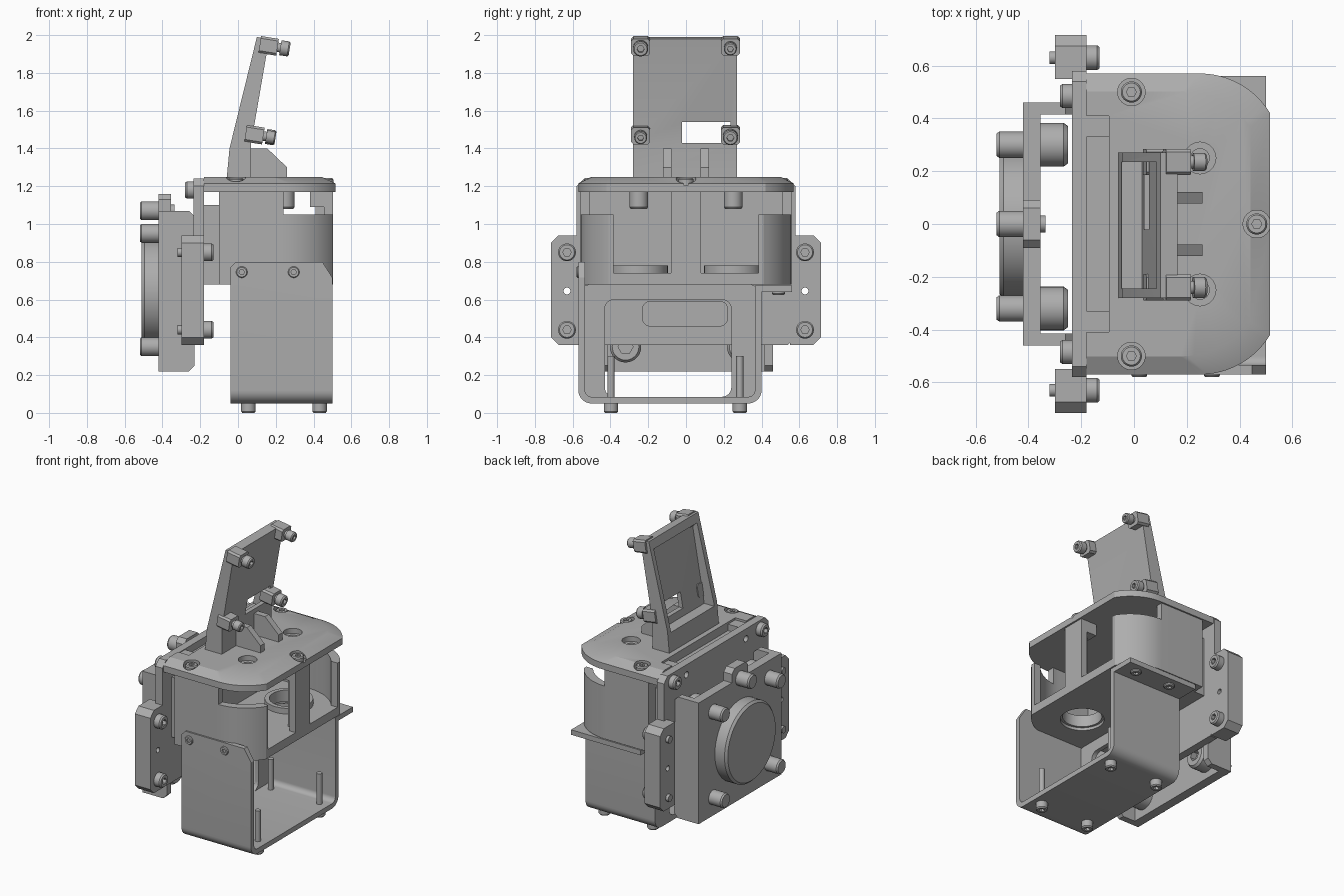
import bpy, bmesh, math
from mathutils import Vector, Matrix

if "Cube" in bpy.data.objects:
    bpy.data.objects.remove(bpy.data.objects["Cube"])

grey = bpy.data.materials.new("plain_grey")
grey.use_nodes = True
grey.diffuse_color = (0.42, 0.42, 0.42, 1)
grey.node_tree.nodes["Principled BSDF"].inputs["Base Color"].default_value = grey.diffuse_color

AX = {"x": lambda a, b, t: (t, a, b), "y": lambda a, b, t: (a, t, b), "z": lambda a, b, t: (a, b, t)}


def loft(name, layers, axis="z"):
    """Skin a stack of matching outlines placed along an axis."""
    bm = bmesh.new()
    rings = [[bm.verts.new(AX[axis](a, b, t)) for a, b in pts] for pts, t in layers]
    for lo, hi in zip(rings, rings[1:]):
        for i in range(len(lo)):
            j = (i + 1) % len(lo)
            bm.faces.new((lo[i], lo[j], hi[j], hi[i]))
    bm.faces.new(rings[0])
    bm.faces.new(rings[-1])
    bmesh.ops.recalc_face_normals(bm, faces=bm.faces)
    me = bpy.data.meshes.new(name)
    bm.to_mesh(me)
    bm.free()
    ob = bpy.data.objects.new(name, me)
    bpy.context.collection.objects.link(ob)
    me.materials.append(grey)
    return ob


def prism(name, pts, lo, hi, axis="z"):
    return loft(name, [(pts, lo), (pts, hi)], axis)


def rect(a0, a1, b0, b1, c=0.0, n=1):
    """Rectangle outline; corners cut (n=1) or rounded (n>1) by c."""
    if not c:
        return [(a0, b0), (a1, b0), (a1, b1), (a0, b1)]
    out = []
    for k, (a, b) in enumerate([(a1 - c, b1 - c), (a0 + c, b1 - c), (a0 + c, b0 + c), (a1 - c, b0 + c)]):
        for i in range(n + 1):
            t = (k + i / n) * math.pi / 2
            out.append((a + c * math.cos(t), b + c * math.sin(t)))
    return out


def box(name, x0, x1, y0, y1, z0, z1):
    return prism(name, rect(x0, x1, y0, y1), z0, z1)


def disc(a, b, r, n=32):
    return [(a + r * math.cos(2 * math.pi * i / n), b + r * math.sin(2 * math.pi * i / n)) for i in range(n)]


def cut(ob, *cutters):
    for c in cutters:
        m = ob.modifiers.new("cut", "BOOLEAN")
        m.operation, m.solver, m.object = "DIFFERENCE", "EXACT", c
        bpy.context.view_layer.objects.active = ob
        bpy.ops.object.modifier_apply(modifier=m.name)
        bpy.data.objects.remove(c)
    return ob


def screw(name, a, b, lo, hi, r, axis, up=1):
    """Cap screw with a chamfered rim and hex socket on its outer end."""
    t, e = (hi, lo) if up > 0 else (lo, hi)
    ob = loft(name, [(disc(a, b, r), e), (disc(a, b, r), t - up * r * 0.2),
                     (disc(a, b, r * 0.85), t)], axis)
    return cut(ob, prism("socket", disc(a, b, r * 0.48, 6), t - up * r * 0.5, t + up * r, axis))


def d_outline(i=0.0, back=-0.18):
    """Housing plan: square at the back, arced corners ahead; inset by i."""
    R, w, s = 0.31, 0.57, 1 - i * 1.6
    arc = [(0.25 + R * math.sin(t) - i, (w - R + R * math.cos(t)) * s)
           for t in [math.radians(59 * k / 12) for k in range(13)]]
    half = [(back, w * s)] + arc
    return half + [(x, -y) for x, y in reversed(half)]


# Housing with open front, central post and raised corner gaps
housing = prism("housing", d_outline(0.012, -0.1), 0.68, 1.175)
cut(housing, prism("c", d_outline(0.06, -0.05), 0.74, 1.3))
for s in (-1, 1):
    lo, hi = sorted((s * 0.08, s * 0.385))
    cut(housing, box("c", 0.4, 0.6, lo, hi, 0.74, 1.3),
        prism("c", disc(0.22, s * 0.25, 0.14), 0.6, 0.8))
    lo, hi = sorted((s * 0.08, s * 0.7))
    cut(housing, box("c", 0.24, 0.6, lo, hi, 1.05, 1.3))
    ring = prism("floor_ring", disc(0.22, s * 0.25, 0.155), 0.7, 0.78)
    cut(ring, prism("c", disc(0.22, s * 0.25, 0.125), 0.65, 0.85))
box("post_top", 0.38, 0.5, -0.08, 0.08, 1.09, 1.175)
box("post_rib", 0.41, 0.47, -0.03, 0.03, 0.73, 1.1)
box("housing_back", -0.18, -0.09, -0.48, 0.48, 0.68, 1.1)

# Lid with sloped rim, slot, holes and screws
lid = loft("lid", [(d_outline(), 1.17), (d_outline(), 1.215), (d_outline(0.075), 1.25)])
cut(lid, box("c", -0.19, -0.095, -0.41, 0.41, 1.19, 1.3))
for s in (-1, 1):
    cut(lid, prism("c", disc(0.25, s * 0.25, 0.06), 1.215, 1.3),
        prism("c", disc(0.25, s * 0.25, 0.035), 1.1, 1.3))
    lo, hi = sorted((s * 0.33, s * 0.41))
    box("slot_block", -0.185, -0.095, lo, hi, 1.17, 1.235)
    screw("boss", 0.25, s * 0.25, 1.08, 1.2, 0.05, "z", -1)
for x, y in ((-0.01, 0.5), (-0.01, -0.5), (0.465, 0)):
    cut(lid, prism("c", disc(x, y, 0.052), 1.205, 1.3))
    screw("lid_screw", x, y, 1.2, 1.243, 0.04, "z")

# Folded lower bracket: tall right wall, floor, left wall with flange
def fold(y0, y1, z0, r):
    c = [(y0 + r - r * math.cos(t), z0 + r - r * math.sin(t)) for t in [k * math.pi / 16 for k in range(9)]]
    return c + [(y0 + y1 - y, z) for y, z in reversed(c)]


outer, inner = fold(-0.57, 0.4, 0.05, 0.07), fold(-0.535, 0.365, 0.085, 0.035)
section = [(-0.57, 0.8)] + outer + [(0.4, 0.64), (0.56, 0.64), (0.56, 0.675), (0.365, 0.675)] \
    + inner[::-1] + [(-0.535, 0.8)]
bracket = prism("bracket", section, -0.04, 0.5, "x")
cut(bracket, prism("c", [(-0.05, 0.76), (0, 0.81), (-0.05, 0.81)], -0.7, -0.5, "y"),
    prism("c", [(0.51, 0.7), (0.51, 0.81), (0.44, 0.81)], -0.7, -0.5, "y"))
frame = prism("bracket_back", rect(-0.56, 0.39, 0.06, 0.68, 0.05, 4), -0.04, -0.01, "x")
cut(frame, prism("c", rect(-0.43, 0.24, 0.085, 0.6, 0.05, 6), -0.1, 0.1, "x"))
for x in (0.055, 0.432):
    for y in (-0.397, 0.285):
        screw("foot_screw", x, y, 0, 0.052, 0.038, "z", -1)
        prism("foot_rod", disc(x, y, 0.019, 20), 0.05, 0.3)
for x in (0.02, 0.295):
    screw("side_screw", x, 0.745, -0.58, -0.56, 0.03, "y", -1)
    screw("flange_screw", x + 0.1, 0.49, 0.625, 0.645, 0.035, "z", -1)

# Mounting plate with thick side wings
mount = prism("mount_plate", rect(-0.58, 0.58, 0.36, 1.24, 0.04), -0.235, -0.18, "x")
cut(mount, prism("c", rect(-0.23, 0.22, 0.46, 0.59, 0.04, 5), -0.2, -0.1, "x"),
    *[prism("c", disc(s * 0.33, 1.17, 0.022), -0.3, -0.1, "x") for s in (-1, 1)])
for s in (-1, 1):
    lo, hi = sorted((s * 0.55, s * 0.715))
    pts = [(s * 0.55, 0.36), (s * 0.675, 0.36), (s * 0.715, 0.40), (s * 0.715, 0.90),
           (s * 0.675, 0.94), (s * 0.55, 0.94)]
    wing = prism("wing", pts, -0.3, -0.18, "x")
    cut(wing, prism("c", disc(s * 0.63, 0.645, 0.018), -0.4, 0, "x"))
    screw("mount_screw", s * 0.485, 1.18, -0.28, -0.235, 0.046, "x", -1)
    for z in (0.44, 0.85):
        screw("wing_screw", s * 0.63, z, -0.18, -0.13, 0.047, "x")
        prism("wing_screw_end", disc(s * 0.63, z, 0.024, 20), -0.32, -0.3, "x")

# Rear channel plate, round cover and bolts
prism("channel_plate", rect(-0.46, 0.46, 0.22, 1.07, 0.02), -0.42, -0.355, "x")
prism("channel_tab", rect(-0.09, 0.09, 1.0, 1.16, 0.03), -0.42, -0.355, "x")
for s in (-1, 1):
    lo, hi = sorted((s * 0.415, s * 0.46))
    prism("channel_arm", [(-0.42, 0.22), (-0.26, 0.22), (-0.23, 0.25), (-0.23, 1.04), (-0.26, 1.07),
                          (-0.42, 1.07)], lo, hi, "y")
loft("round_cover", [(disc(0, 0.64, 0.28, 64), -0.42), (disc(0, 0.64, 0.28, 64), -0.495),
                     (disc(0, 0.64, 0.265, 64), -0.51)], "x")
for y, z in ((0.3, 0.35), (0.3, 0.95), (-0.32, 0.35), (-0.32, 0.95), (0, 1.07)):
    loft("rear_bolt", [(disc(y, z, 0.05), -0.42), (disc(y, z, 0.05), -0.51), (disc(y, z, 0.043), -0.52)], "x")
    if y:
        screw("bolt_head", y, z, -0.36, -0.25, 0.083, "x")
    else:
        prism("bolt_end", disc(y, z, 0.032, 20), -0.36, -0.335, "x")

# Leaning panel, hollow at the rear, with side rims
panel = prism("panel", [(-0.06, 1.24), (0.07, 1.24), (0.07, 1.43), (0.165, 1.98), (0.1, 1.99),
                        (-0.045, 1.4)], -0.28, 0.27, "y")
cut(panel, prism("c", [(-0.2, 1.38), (0.03, 1.38), (0.038, 1.43), (0.125, 1.93), (-0.2, 1.93)], -0.245, 0.235, "y"),
    box("c", -0.2, 0.3, -0.02, 0.235, 1.43, 1.54))
for y in (-0.1, 0.1):
    prism("gusset", [(0.05, 1.24), (0.26, 1.24), (0.26, 1.3), (0.155, 1.4), (0.05, 1.4)], y - 0.022, y + 0.022, "y")

# Tilted corner clips and their screws
tilt = Matrix.Rotation(math.radians(9), 4, "Y")
for y, x, z, big in ((-0.24, 0.15, 1.945, 1), (0.235, 0.15, 1.945, 0), (-0.24, 0.075, 1.475, 0), (0.235, 0.075, 1.475, 1)):
    r = 0.04 if big else 0.034
    for ob in (prism("clip", rect(-0.05, 0.05, -0.045, 0.045, 0.012), -0.035, 0.06, "x"),
               prism("clip_shank", disc(0, 0, 0.025, 20), 0.05, 0.085, "x"),
               screw("clip_screw", 0, 0, 0.075, 0.125, r, "x")):
        ob.matrix_world = Matrix.Translation((x, y, z)) @ tilt

# Shade curved faces smooth while keeping edges crisp
bpy.ops.object.select_all(action="DESELECT")
for ob in bpy.context.scene.objects:
    if ob.type == "MESH" and grey.name in ob.data.materials:
        ob.select_set(True)
        bpy.context.view_layer.objects.active = ob
bpy.ops.object.shade_smooth_by_angle(angle=math.radians(25))
